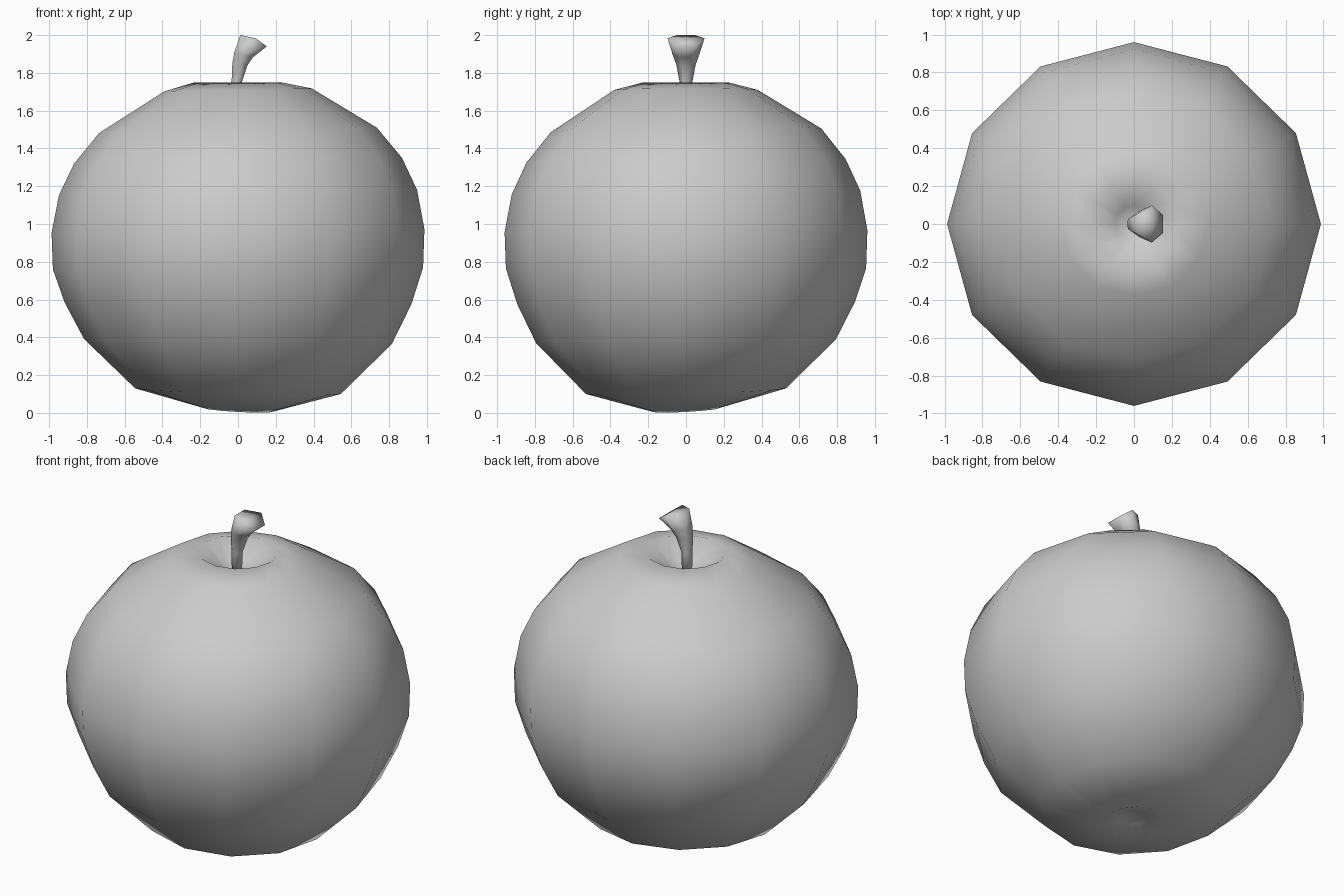
import bpy, bmesh
from math import cos, sin, pi

if "Cube" in bpy.data.objects:
    bpy.data.objects.remove(bpy.data.objects["Cube"])


def build(name, rings, cap_centres):
    """Skin a stack of rings; each end closes on a centre point or an n-gon (None)."""
    bm = bmesh.new()
    loops = [[bm.verts.new(p) for p in ring] for ring in rings]
    n = len(loops[0])
    for a, b in zip(loops, loops[1:]):
        for i in range(n):
            j = (i + 1) % n
            bm.faces.new((a[i], a[j], b[j], b[i]))
    for loop, centre in zip((loops[0], loops[-1]), cap_centres):
        if centre is None:
            bm.faces.new(loop)
        else:
            c = bm.verts.new(centre)
            for i in range(n):
                bm.faces.new((c, loop[i], loop[(i + 1) % n]))
    bmesh.ops.recalc_face_normals(bm, faces=bm.faces[:])
    mesh = bpy.data.meshes.new(name)
    bm.to_mesh(mesh)
    bm.free()
    mesh.shade_smooth()
    obj = bpy.data.objects.new(name, mesh)
    bpy.context.collection.objects.link(obj)
    return obj


# Apple body: twelve-sided lathe; (radius, height, lean along x, lean along y)
profile = [
    (0.08, 0.05, 0, 0),
    (0.18, 0.015, -0.01, 0.01),
    (0.545, 0.115, -0.015, 0.015),
    (0.815, 0.378, -0.013, 0.01),
    (0.918, 0.58, -0.005, 0.005),
    (0.980, 0.765, 0.005, 0),
    (0.987, 0.962, 0.01, 0.005),
    (0.948, 1.167, 0.014, 0.01),
    (0.868, 1.335, 0.015, 0.01),
    (0.735, 1.496, 0.014, 0.01),
    (0.39, 1.71, 0.008, 0),
    (0.23, 1.75, 0, 0),
    (0.10, 1.66, 0, 0),
]


def body_ring(r, z, lean_x, lean_y):
    ring = []
    for k in range(12):
        c, s = cos(k * pi / 6), sin(k * pi / 6)
        ring.append((r * c, r * s * 0.973, z + lean_x * c + lean_y * s))
    return ring


build("apple_body", [body_ring(*p) for p in profile], [(0, 0, 0.06), (0, 0, 1.62)])

# Stem: bent six-sided sweep; (x, z, half-width dx, dz, half-depth in y)
sections = [
    (-0.007, 1.60, 0.024, 0.0, 0.03),
    (-0.007, 1.75, 0.027, 0.0, 0.033),
    (0.010, 1.845, 0.040, -0.005, 0.052),
    (0.030, 1.895, 0.050, -0.012, 0.07),
    (0.082, 1.970, 0.070, -0.030, 0.098),
]


def stem_ring(x, z, dx, dz, ry):
    ring = []
    for side, y in ((1, -0.5), (1, 0.5), (0, 1), (-1, 0.5), (-1, -0.5), (0, -1)):
        ring.append((x + side * dx, y * ry, z + side * dz))
    return ring


rings = [stem_ring(*s) for s in sections]
# bulge the middle corners of the cut end slightly outward
for i in (2, 5):
    x, y, z = rings[-1][i]
    rings[-1][i] = (x + 0.012, y, z + 0.013)
build("stem", rings, [None, (0.092, 0, 1.982)])
